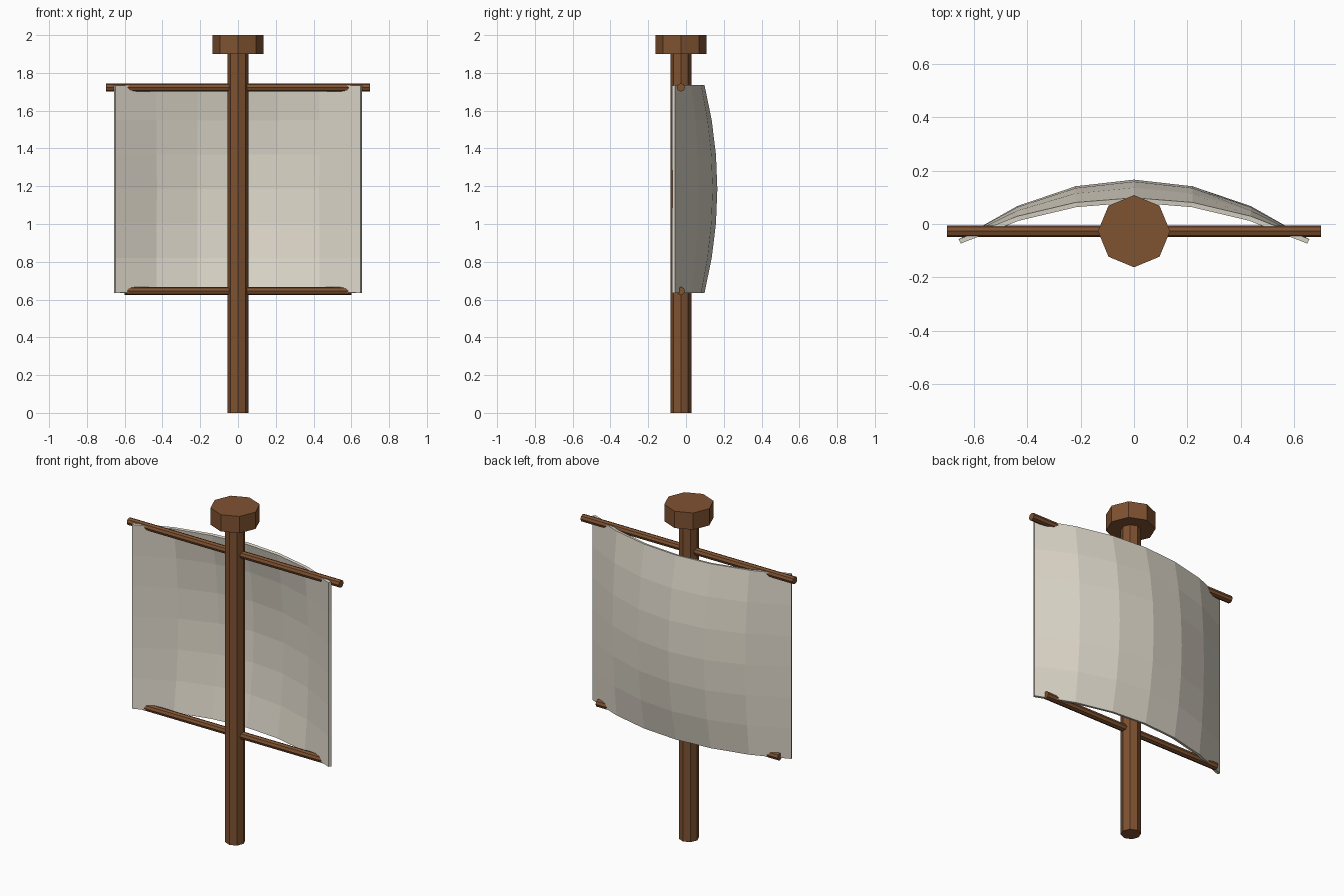
import bpy
import bmesh
from math import pi

cube = bpy.data.objects.get("Cube")
if cube:
    bpy.data.objects.remove(cube, do_unlink=True)


def make_material(name, color):
    mat = bpy.data.materials.new(name)
    mat.use_nodes = True
    mat.diffuse_color = (*color, 1)
    mat.node_tree.nodes["Principled BSDF"].inputs["Base Color"].default_value = (*color, 1)
    return mat


wood = make_material("brown wood", (0.212, 0.084, 0.031))
cloth = make_material("cream cloth", (0.73, 0.685, 0.59))

MAST_Y = -0.027


def pole(name, radius, length, z, rotation=(0, 0, 0)):
    """Eight-sided wooden pole centred at height z on the mast axis."""
    bpy.ops.mesh.primitive_cylinder_add(vertices=8, radius=radius, depth=length,
                                        location=(0, MAST_Y, z), rotation=rotation)
    obj = bpy.context.object
    obj.name = name
    obj.data.materials.append(wood)
    return obj


# Mast and the block on its top
pole("mast", 0.055, 1.92, 0.96)
pole("masthead", 0.135, 0.1, 1.95)

# Horizontal yards
pole("upper_yard", 0.022, 1.4, 1.723, (0, pi / 2, 0))
pole("lower_yard", 0.022, 1.2, 0.645, (0, pi / 2, 0))

# Sail: a grid that bellies out backwards, most at mid height
HALF_WIDTH, HALF_HEIGHT, SAIL_Z = 0.656, 0.55, 1.185
bm = bmesh.new()
bmesh.ops.create_grid(bm, x_segments=6, y_segments=6, size=1)
for v in bm.verts:
    u, w = v.co.x, v.co.y
    belly = (1 - u * u) * (0.155 + 0.068 * (1 - w * w))
    v.co = (u * HALF_WIDTH, -0.057 + belly, SAIL_Z + w * HALF_HEIGHT)
# Make the outer side face backwards so thickness grows towards the mast
bm.normal_update()
if sum(f.normal.y for f in bm.faces) < 0:
    bmesh.ops.reverse_faces(bm, faces=bm.faces[:])
mesh = bpy.data.meshes.new("sail")
bm.to_mesh(mesh)
bm.free()
mesh.materials.append(cloth)
sail = bpy.data.objects.new("sail", mesh)
bpy.context.collection.objects.link(sail)
solid = sail.modifiers.new("thickness", 'SOLIDIFY')
solid.thickness = 0.018
solid.offset = -1
